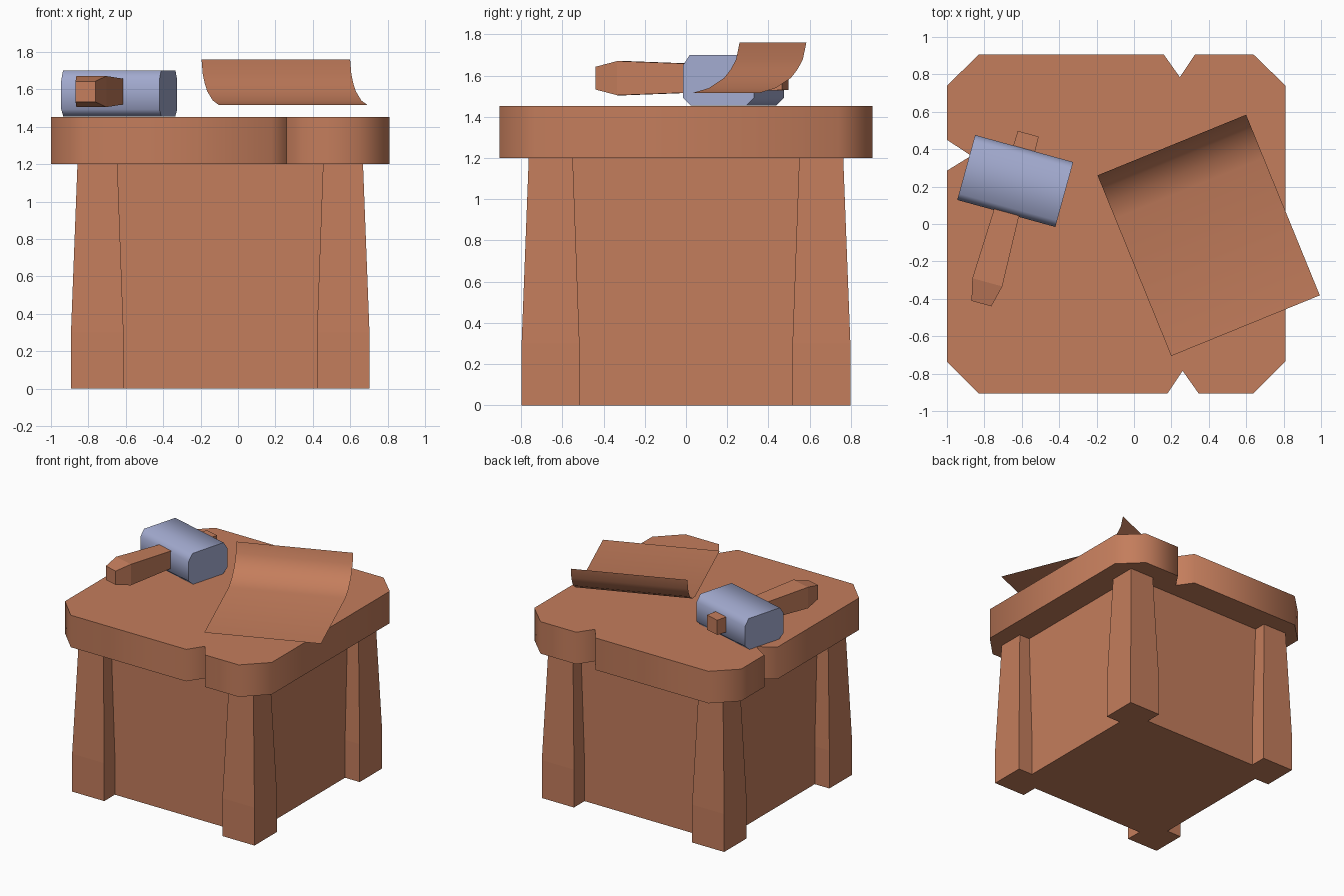
import bpy, bmesh, math
from mathutils import Vector, Matrix

cube = bpy.data.objects.get("Cube")
if cube:
    bpy.data.objects.remove(cube, do_unlink=True)


def material(name, rgb):
    mat = bpy.data.materials.new(name)
    mat.use_nodes = True
    mat.diffuse_color = (*rgb, 1)
    mat.node_tree.nodes["Principled BSDF"].inputs["Base Color"].default_value = (*rgb, 1)
    return mat


WOOD = material("brown wood", (0.55, 0.205, 0.107))
METAL = material("blue grey metal", (0.36, 0.40, 0.62))


def loft(name, loops, mat, matrix=Matrix(), angle=None, closed=True):
    """Skin a row of equal-length loops; closed lofts get end caps."""
    bm = bmesh.new()
    rings = [[bm.verts.new(p) for p in loop] for loop in loops]
    n = len(rings[0])
    for a, b in zip(rings, rings[1:]):
        for i in range(n if closed else n - 1):
            j = (i + 1) % n
            bm.faces.new((a[i], a[j], b[j], b[i]))
    if closed:
        bm.faces.new(rings[0][::-1])
        bm.faces.new(rings[-1])
        bmesh.ops.recalc_face_normals(bm, faces=bm.faces)
    mesh = bpy.data.meshes.new(name)
    bm.to_mesh(mesh)
    bm.free()
    mesh.materials.append(mat)
    obj = bpy.data.objects.new(name, mesh)
    bpy.context.collection.objects.link(obj)
    obj.matrix_world = matrix
    if angle:
        bpy.ops.object.select_all(action='DESELECT')
        obj.select_set(True)
        bpy.context.view_layer.objects.active = obj
        bpy.ops.object.shade_smooth_by_angle(angle=math.radians(angle))
    return obj


def rect(x0, x1, y0, y1, z):
    return [(x0, y0, z), (x1, y0, z), (x1, y1, z), (x0, y1, z)]


CX = -0.095  # centre of the table in x

# Table top: chamfered square with three V notches
outline = [(-0.83, -0.905), (0.18, -0.905), (0.26, -0.785), (0.345, -0.905),
           (0.64, -0.905), (0.81, -0.735), (0.81, 0.74), (0.64, 0.905),
           (0.325, 0.905), (0.245, 0.785), (0.16, 0.905), (-0.83, 0.905),
           (-1, 0.74), (-1, 0.45), (-0.87, 0.365), (-1, 0.285), (-1, -0.735)]
loft("table_top", [[(x, y, z) for x, y in outline] for z in (1.2, 1.453)], WOOD, angle=80)

# Solid body between the legs
loft("table_body", [rect(CX - 0.67, CX + 0.67, -0.665, 0.665, z) for z in (0, 1.21)], WOOD)

# Four legs, straight at the foot and tapering upward
for side, sx in (("left", 1), ("right", -1)):
    for end, sy in (("front", -1), ("back", 1)):
        loops = [rect(CX + sx * inner, CX + sx * outer, sy * inner, sy * outer, z)
                 for inner, outer, z in ((0.517, 0.798, 0), (0.517, 0.798, 0.3), (0.55, 0.763, 1.21))]
        loft(f"{end}_{side}_leg", loops, WOOD)

# Hammer, local x along the head and local y along the handle
hammer = Matrix.Translation((-0.635, 0.23, 1.578)) @ Matrix.Rotation(math.radians(-15.4), 4, 'Z')
section = [(-0.14, -0.123), (0.14, -0.123), (0.18, -0.085), (0.18, 0.07),
           (0.145, 0.123), (-0.145, 0.123), (-0.18, 0.07), (-0.18, -0.085)]
loft("hammer_head", [[(x, y, z) for y, z in section] for x in (-0.272, 0.272)],
     METAL, hammer, angle=60)

handle = []
for y, half in ((-0.68, 0.055), (-0.562, 0.083), (-0.2, 0.07), (0.262, 0.058)):
    handle.append([(-half, y, 0.01 - half), (half, y, 0.01 - half),
                   (half, y, 0.01 + half), (-half, y, 0.01 + half)])
loft("hammer_handle", handle, WOOD, hammer)

# Thin sheet with its back edge curled up
profile = [(0, 1.76), (0.018, 1.68), (0.045, 1.632), (0.08, 1.59), (0.16, 1.54),
           (0.25, 1.515), (1.043, 1.515)]
sheet = Matrix.Translation((-0.195, 0.26, 0)) @ Matrix.Rotation(math.radians(22.2), 4, 'Z')
loft("curled_sheet", [[(x, -d, z) for d, z in profile] for x in (0, 0.858)][::-1],
     WOOD, sheet, angle=60, closed=False).data.flip_normals()
